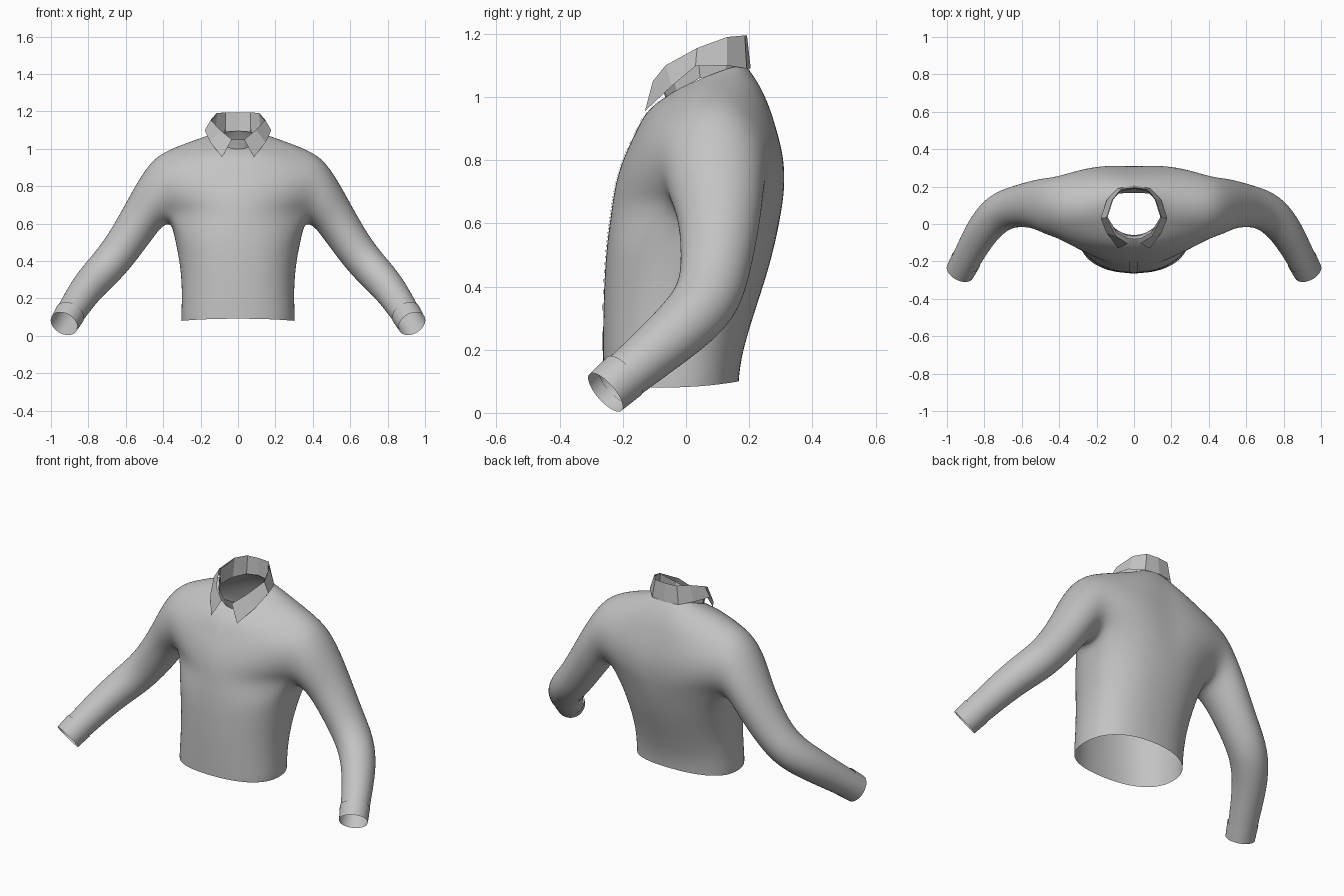
import bpy, bmesh, math
from mathutils import Vector as V

if "Cube" in bpy.data.objects:
    bpy.data.objects.remove(bpy.data.objects["Cube"])

fabric = bpy.data.materials.new("grey fabric")
fabric.diffuse_color = (0.55, 0.55, 0.55, 1)
fabric.use_nodes = True
fabric.node_tree.nodes["Principled BSDF"].inputs["Base Color"].default_value = fabric.diffuse_color


def make(name, grids, mirror=True, subdiv=0, smooth=True):
    """Make an object from lists of faces given as coordinate tuples; shared corners are welded."""
    bm = bmesh.new()
    for face in grids:
        bm.faces.new([bm.verts.new(p) for p in face])
    bmesh.ops.remove_doubles(bm, verts=bm.verts, dist=0.0005)
    for v in bm.verts:
        if mirror and abs(v.co.x) < 0.0005:
            v.co.x = 0
    bmesh.ops.recalc_face_normals(bm, faces=bm.faces)
    for f in bm.faces:
        f.smooth = smooth
    me = bpy.data.meshes.new(name)
    bm.to_mesh(me)
    bm.free()
    me.materials.append(fabric)
    ob = bpy.data.objects.new(name, me)
    bpy.context.collection.objects.link(ob)
    if mirror:
        m = ob.modifiers.new("mirror", 'MIRROR')
        m.use_clip = True
    if subdiv:
        s = ob.modifiers.new("smooth", 'SUBSURF')
        s.levels = s.render_levels = subdiv
    return ob


def loft(rings, closed):
    """Quads between successive rings."""
    faces = []
    for a, b in zip(rings, rings[1:]):
        n = len(a)
        for i in range(n if closed else n - 1):
            j = (i + 1) % n
            faces.append([a[i], a[j], b[j], b[i]])
    return faces


def interp(table, z):
    for (z0, y0), (z1, y1) in zip(table, table[1:]):
        if z <= z1:
            return y0 + (y1 - y0) * (z - z0) / (z1 - z0)
    return table[-1][1]


# Chest and back profiles, seen from the side
FRONT = [(0.0, -.265), (.3, -.265), (.5, -.258), (.7, -.232), (.8, -.205), (.9, -.155), (1, -.06)]
BACK = [(0.0, .165), (.1, .17), (.2, .182), (.3, .212), (.4, .247), (.5, .277), (.6, .297),
        (.7, .308), (.8, .306), (.9, .282), (1, .24)]

# Armhole: a tilted ellipse of 16 points, laid on a 4 x 4 hole in the body grid
square = [(4, 2), (4, 3), (4, 4), (3, 4), (2, 4), (1, 4), (0, 4), (0, 3),
          (0, 2), (0, 1), (0, 0), (1, 0), (2, 0), (3, 0), (4, 0), (4, 1)]
armhole, hole = [], {}
for k, ab in enumerate(square):
    a = k * math.pi / 8
    z = .78 + .178 * math.sin(a)
    p = V((.355 + (z - .6) * .27, .09 + .168 * math.cos(a), z))
    armhole.append(p)
    hole[ab] = p

# Body, right half: rows from hem to neckline, columns from front to back
rows = []
for z, w, yc in [(.08, .305, -.04), (.11, .306, -.04), (.2, .302, -.03), (.32, .305, -.01),
                 (.44, .322, .025), (.54, .345, .06)]:
    row = []
    for j in range(13):
        a = j * math.pi / 12
        c, s = math.cos(a), math.sin(a)
        d = yc - interp(FRONT, z) if c > 0 else interp(BACK, z) - yc
        y = yc - math.copysign(abs(c) ** .87, c) * d
        dz = (.012 * c * c + (.008 if c < 0 else 0) * abs(c)) if z < .12 else 0
        row.append(V((w * abs(s) ** .87, y, z + dz)))
    rows.append(row)
first = len(rows)
for b, z in enumerate([.64, .71, .78, .84, .885]):
    row = []
    for j in range(13):
        if 4 <= j <= 8:
            row.append(hole.get((j - 4, b)))
            continue
        t = j / 4 if j < 4 else (12 - j) / 4
        edge = hole[(0 if j < 4 else 4, b)]
        y0 = interp(FRONT if j < 4 else BACK, z)
        y = y0 + (edge.y - y0) * t * t + (0 if j < 4 else .014 * math.sin(math.pi * t))
        row.append(V((edge.x * t, y, z + (edge.z - z) * t)))
    rows.append(row)
top = rows[-1]
neck = []
for j in range(13):
    a = j * math.pi / 12
    neck.append(V((.145 * math.sin(a), .065 - .125 * math.cos(a),
                   1.05 - .05 * math.cos(a) + .015 * math.sin(a))))
for t in (.35, .7, 1):
    bulge = math.sin(math.pi * t)
    rows.append([p.lerp(q, t) + V((0, -.012 * math.cos(j * math.pi / 12), .014)) * bulge
                 for j, (p, q) in enumerate(zip(top, neck))])
body_faces = []
for r, (a, b) in enumerate(zip(rows, rows[1:])):
    for j in range(12):
        if not (first <= r < first + 4 and 4 <= j < 8):
            body_faces.append([a[j], a[j + 1], b[j + 1], b[j]])


def ring(c, t, ru, rv):
    """16-point ellipse around c, facing along t."""
    t = V(t).normalized()
    u = V((0, 1, 0))
    u = (u - u.dot(t) * t).normalized()
    v = t.cross(u)
    return [V(c) + u * ru * 1.025 * math.cos(k * math.pi / 8) + v * rv * 1.025 * math.sin(k * math.pi / 8)
            for k in range(16)]


# Sleeve, grown from the armhole so that shirt body and sleeve are one surface
sleeve = [armhole,
          ring((.47, .095, .71), (.88, 0, -.45), .150, .137),
          ring((.527, .108, .615), (.75, 0, -.66), .128, .115),
          ring((.635, .095, .447), (.66, -.08, -.72), .108, .100),
          ring((.722, .065, .347), (.6, -.35, -.7), .106, .098),
          ring((.803, -.02, .262), (.5, -.6, -.62), .095, .090),
          ring((.868, -.135, .165), (.4, -.7, -.6), .081, .081),
          ring((.915, -.225, .090), (.37, -.7, -.61), .075, .075)]
body = make("shirt_body_and_sleeves", body_faces + loft(sleeve, True), subdiv=2)

# Cuffs
axis = V((.37, -.70, -.61)).normalized()
end = V((.93, -.255, .065))
make("cuffs", loft([ring(end - axis * d, axis, r, r) for d, r in [(.085, .081), (.04, .079), (0, .077)]], True),
     subdiv=2)

# Button placket down the chest, laid just above the body
strip = []
for i in range(31):
    z = .094 + i * (.99 - .094) / 30
    y = interp(FRONT, z) - .01
    strip.append([V((x, y, z)) for x in (-.024, 0, .021)])
placket = make("front_placket", loft(strip, False), mirror=False)
wrap = placket.modifiers.new("lay on body", 'SHRINKWRAP')
wrap.target = body
wrap.wrap_mode = 'ABOVE_SURFACE'
wrap.offset = .003

# Collar: a stand on the neckline and a folded leaf with pointed tips, faceted
fold = [V(p) for p in [(0, .193, 1.195), (.07, .186, 1.195), (.115, .13, 1.19), (.146, .035, 1.155),
                       (.095, -.065, 1.10), (.033, -.105, 1.05)]]
edge = [V(p) for p in [(0, .205, 1.09), (.085, .192, 1.09), (.145, .13, 1.10), (.178, .03, 1.098),
                       (.148, -.045, 1.035), (.085, -.13, .955)]]
base = [V(p) for p in [(0, .188, 1.095), (.068, .176, 1.09), (.122, .125, 1.075), (.146, .045, 1.06),
                       (.10, -.03, 1.02), (.035, -.06, 1.0), (0, -.065, .997)]]
make("collar_leaf", loft([fold, edge], False), smooth=False)
inner = [p + V((-.03 * p.x, 0, -.003)) for p in fold[:4]]
inner += [V((.095, -.045, 1.085)), V((.036, -.078, 1.05)), V((0, -.082, 1.05))]
make("collar_stand", loft([inner, base], False), smooth=False)
